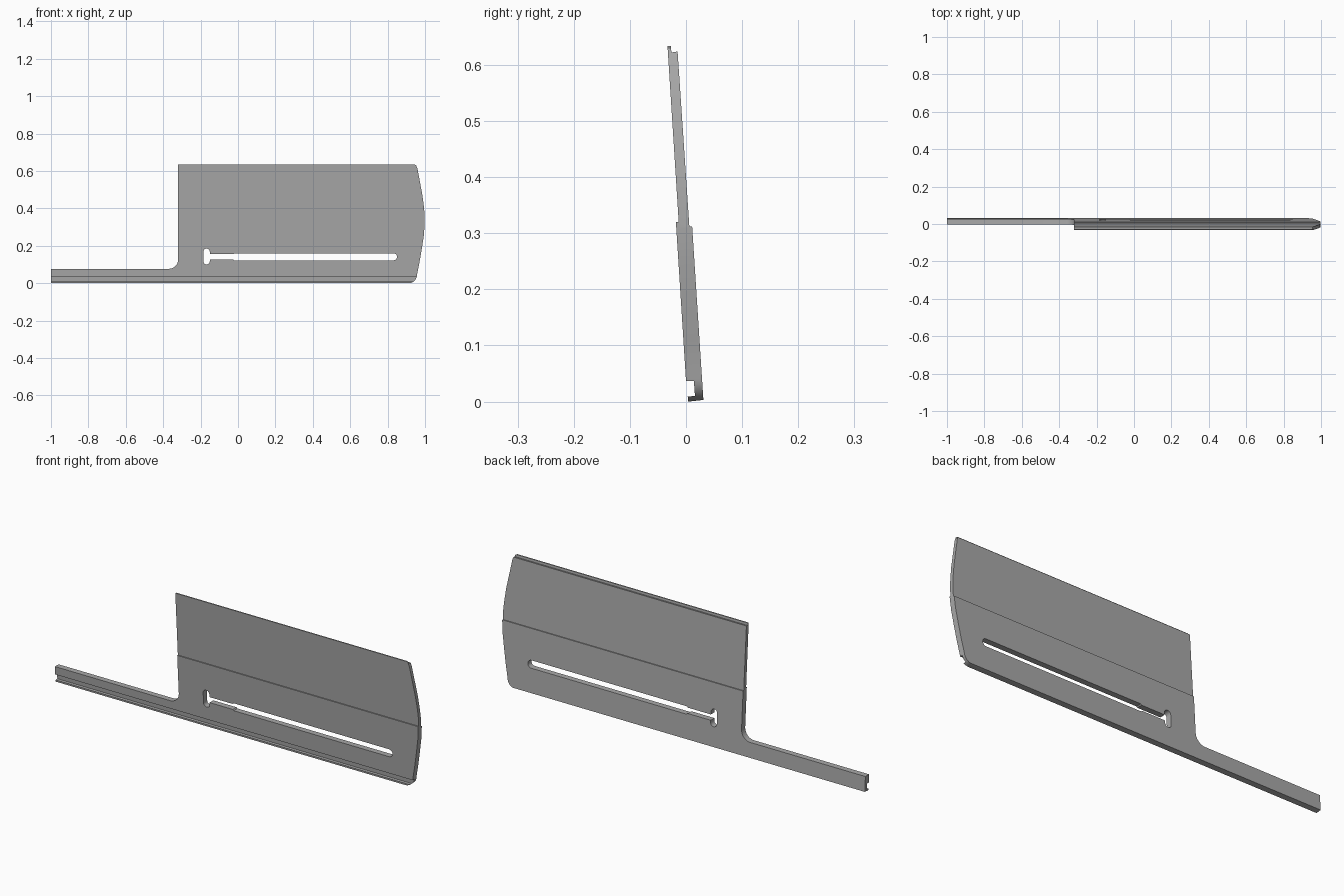
import bpy
import bmesh
from math import cos, sin, radians
from mathutils import Vector

if "Cube" in bpy.data.objects:
    bpy.data.objects.remove(bpy.data.objects["Cube"])

grey = bpy.data.materials.new("steel grey")
grey.use_nodes = True
colour = (0.4, 0.4, 0.4, 1)
grey.diffuse_color = colour
grey.node_tree.nodes["Principled BSDF"].inputs["Base Color"].default_value = colour


def prism(name, points, direction):
    """Extrude a closed outline along a direction."""
    bm = bmesh.new()
    face = bm.faces.new([bm.verts.new(p) for p in points])
    ext = bmesh.ops.extrude_face_region(bm, geom=[face])
    bmesh.ops.translate(bm, vec=Vector(direction),
                        verts=[v for v in ext["geom"] if isinstance(v, bmesh.types.BMVert)])
    bmesh.ops.recalc_face_normals(bm, faces=bm.faces)
    mesh = bpy.data.meshes.new(name)
    bm.to_mesh(mesh)
    bm.free()
    mesh.materials.append(grey)
    obj = bpy.data.objects.new(name, mesh)
    bpy.context.collection.objects.link(obj)
    return obj


def arc(cx, cz, r, start, end, n=10):
    angles = [radians(start + (end - start) * i / n) for i in range(n + 1)]
    return [(cx + r * cos(a), cz + r * sin(a)) for a in angles]


def cutter(name, outline):
    obj = prism(name, [(x, -0.2, z) for x, z in outline], (0, 0.4, 0))
    obj.hide_render = True
    obj.hide_set(True)
    return obj


# Leaning cross-section: thin upper half, thicker lower half, grooved foot
section = [(-0.033, 0.634), (-0.027, 0.634), (-0.026, 0.622), (-0.015, 0.624),
           (0.006, 0.312), (0.011, 0.312), (0.031, 0.003), (0.004, 0),
           (0.003, 0.009), (0.016, 0.01), (0.014, 0.037), (0, 0.037),
           (-0.018, 0.32), (-0.013, 0.32)]
blade = prism("blade", [(-1, y, z) for y, z in section], (2, 0, 0))

# Side outline: narrow handle, inner fillet, bowed far end, rounded lower corner
bow = [(0.96, 0.61), (0.973, 0.54), (0.986, 0.47), (0.994, 0.41), (0.998, 0.36),
       (0.998, 0.31), (0.993, 0.25), (0.982, 0.18), (0.97, 0.11)]
outline = ([(-1.1, -0.1), (-1.1, 0.077)] + arc(-0.37, 0.127, 0.05, -90, 0)
           + [(-0.32, 0.7), (0.945, 0.7), (0.945, 0.634), (0.953, 0.63)] + bow
           + arc(0.912, 0.045, 0.045, 0, -90) + [(0.9, -0.1)])

# Keyhole slot: long run, narrower neck, upright rounded end
slot = (arc(0.831, 0.141, 0.019, -90, 90) + [(-0.02, 0.16), (-0.025, 0.155), (-0.151, 0.155)]
        + arc(-0.168, 0.168, 0.017, 0, 180) + arc(-0.168, 0.117, 0.017, 180, 360)
        + [(-0.151, 0.127), (-0.025, 0.127), (-0.02, 0.122)])

cutters = [(cutter("outline_cutter", outline), "INTERSECT"),
           (cutter("slot_cutter", slot), "DIFFERENCE")]
for obj, operation in cutters:
    mod = blade.modifiers.new(obj.name, "BOOLEAN")
    mod.object = obj
    mod.operation = operation
    mod.solver = "EXACT"

# Bake the cuts, then drop the helpers
bpy.context.view_layer.update()
result = bpy.data.meshes.new_from_object(blade.evaluated_get(bpy.context.evaluated_depsgraph_get()))
blade.modifiers.clear()
blade.data = result
for obj, _ in cutters:
    bpy.data.objects.remove(obj)

# Smooth the rounded ends, keep the edges crisp
bpy.context.view_layer.objects.active = blade
blade.select_set(True)
bpy.ops.object.shade_smooth_by_angle(angle=radians(25))
